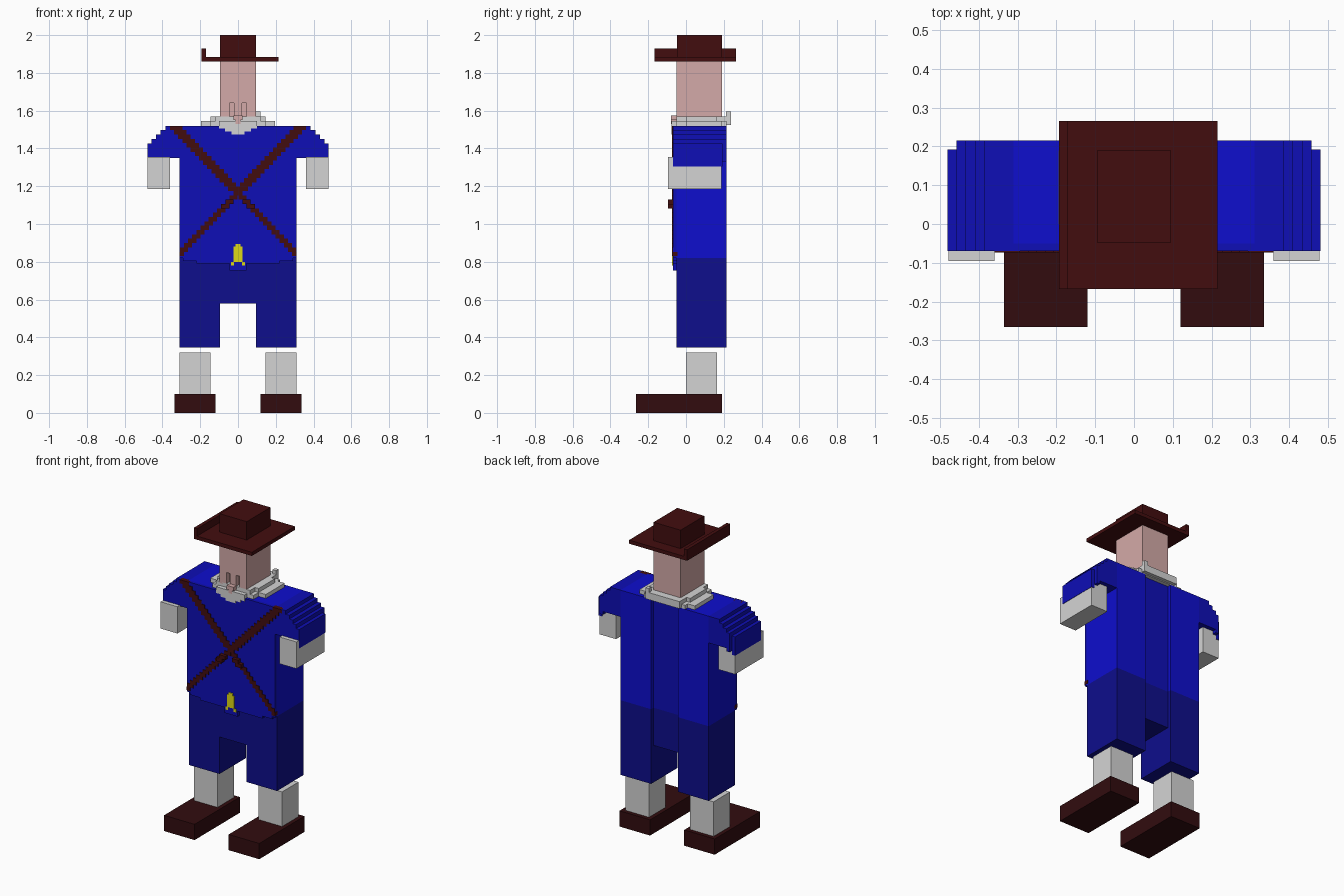
import bpy, bmesh

if "Cube" in bpy.data.objects:
    bpy.data.objects.remove(bpy.data.objects["Cube"], do_unlink=True)


def material(name, *rgb):
    lin = [(c / 255 / 12.92) if c < 11 else ((c / 255 + 0.055) / 1.055) ** 2.4 for c in rgb]
    mat = bpy.data.materials.new(name)
    mat.use_nodes = True
    mat.diffuse_color = (*lin, 1)
    mat.node_tree.nodes["Principled BSDF"].inputs["Base Color"].default_value = (*lin, 1)
    return mat


WHITE = material("white", 212, 212, 212)
SKIN = material("skin", 212, 170, 168)
BLUE = material("shirt blue", 14, 14, 182)
BRIGHT = material("bright blue", 14, 14, 206)
PANTS = material("trouser blue", 14, 14, 140)
BROWN = material("hat brown", 66, 13, 15)
BOOT = material("boot brown", 50, 12, 15)
YELLOW = material("yellow", 222, 216, 22)


def part(name, mat, boxes):
    """One object from boxes given as (x0, x1, y0, y1, z0, z1)."""
    bm = bmesh.new()
    for x0, x1, y0, y1, z0, z1 in boxes:
        for v in bmesh.ops.create_cube(bm, size=1)["verts"]:
            v.co = (x1 if v.co.x > 0 else x0, y1 if v.co.y > 0 else y0, z1 if v.co.z > 0 else z0)
    mesh = bpy.data.meshes.new(name)
    bm.to_mesh(mesh)
    bm.free()
    mesh.materials.append(mat)
    obj = bpy.data.objects.new(name, mesh)
    bpy.context.collection.objects.link(obj)


def pair(name, mat, boxes):
    """Left part (+x) and its mirrored right twin."""
    part("left_" + name, mat, boxes)
    part("right_" + name, mat, [(-b[1], -b[0], *b[2:]) for b in boxes])


# Legs and trousers
pair("boot", BOOT, [(0.12, 0.335, -0.265, 0.19, 0, 0.1)])
pair("shin", WHITE, [(0.145, 0.31, 0, 0.165, 0.1, 0.32)])
pair("trouser_leg", PANTS, [(0.095, 0.31, -0.05, 0.215, 0.345, 0.82)])
part("trouser_seat", PANTS, [(-0.095, 0.095, -0.05, 0.19, 0.58, 0.82)])

# Torso: side blocks, recessed back centre, front panel with ragged hem
pair("torso_side", BRIGHT, [(0.095, 0.31, -0.05, 0.215, 0.82, 1.52)])
part("torso_middle", BLUE, [(-0.095, 0.095, -0.05, 0.19, 0.82, 1.52)])
part("shirt_front", BLUE, [
    (-0.31, 0.31, -0.07, -0.05, 0.82, 1.52),
    (-0.29, 0.29, -0.07, -0.05, 0.805, 0.82),
    (-0.22, 0.22, -0.07, -0.05, 0.79, 0.805),
    (-0.045, 0.045, -0.07, -0.05, 0.755, 0.79)])

# Sleeves: columns stepping down toward the outside
steps = [(0.31, 0.385, 1.52, 1.35), (0.385, 0.41, 1.497, 1.35), (0.41, 0.435, 1.473, 1.35),
         (0.435, 0.457, 1.45, 1.33), (0.457, 0.48, 1.425, 1.305)]
pair("sleeve", BLUE, [(a, b, -0.07, 0.215 if b < 0.47 else 0.192, lo, top) for a, b, top, lo in steps])
pair("hand", WHITE, [(0.36, 0.478, -0.095, 0.189, 1.185, 1.355)])

# Crossed straps, built as stepped rows, thicker below the crossing
rows, size = 30, 0.69 / 30
strap = []
for i in range(rows):
    z0 = 0.83 + i * size
    mid = (z0 + size / 2 - 1.165) * 0.953
    half = 0.033 if mid > 0 else 0.022
    limit = 0.311 if z0 < 1.37 else 0.36
    front = -0.095 if 1.06 < z0 < 1.12 else -0.074
    a, b = max(mid - half, -limit), min(mid + half, limit)
    if b > a:
        strap.append((a, b, front, -0.045, z0, z0 + size))
pair("strap", BROWN, strap)

# Buckle
part("buckle", YELLOW, [
    (-0.025, 0.025, -0.074, -0.06, 0.80, 0.88),
    (-0.014, 0.014, -0.074, -0.06, 0.88, 0.895),
    (-0.037, -0.02, -0.074, -0.06, 0.78, 0.80),
    (0.02, 0.037, -0.074, -0.06, 0.78, 0.80)])

# Collar and neckcloth
part("collar", WHITE, [
    (-0.195, 0.195, 0.0, 0.19, 1.52, 1.545),
    (-0.145, 0.145, -0.05, 0.215, 1.52, 1.545),
    (-0.145, 0.145, 0.0, 0.165, 1.545, 1.57),
    (-0.12, 0.12, -0.05, 0.19, 1.545, 1.57),
    (-0.12, 0.12, 0.19, 0.237, 1.525, 1.57),
    (0.095, 0.12, 0.213, 0.237, 1.57, 1.595)])
bib = [(0.1, 1.505, 1.545), (0.07, 1.49, 1.505), (0.035, 1.475, 1.49)]
part("neckcloth", WHITE, [(-w, w, -0.076, -0.05, lo, hi) for w, lo, hi in bib])

# Head: solid block with slots beside the mouth, and a tapering chin
part("head", SKIN, [
    (-0.095, 0.095, -0.05, 0.19, 1.64, 1.86),
    (-0.095, 0.095, -0.022, 0.19, 1.56, 1.64),
    (-0.022, 0.022, -0.05, -0.022, 1.56, 1.64)])
pair("cheek", SKIN, [(0.045, 0.095, -0.05, -0.022, 1.56, 1.64)])
part("chin", SKIN, [(-0.024, 0.024, -0.079, -0.05, 1.55, 1.575),
                    (-0.012, 0.012, -0.079, -0.05, 1.53, 1.55)])

# Hat with one turned-up edge
part("hat_brim", BROWN, [(-0.193, 0.215, -0.168, 0.265, 1.86, 1.883),
                         (-0.193, -0.17, -0.168, 0.265, 1.883, 1.93)])
part("hat_crown", BROWN, [(-0.095, 0.095, -0.048, 0.19, 1.883, 2.0)])
